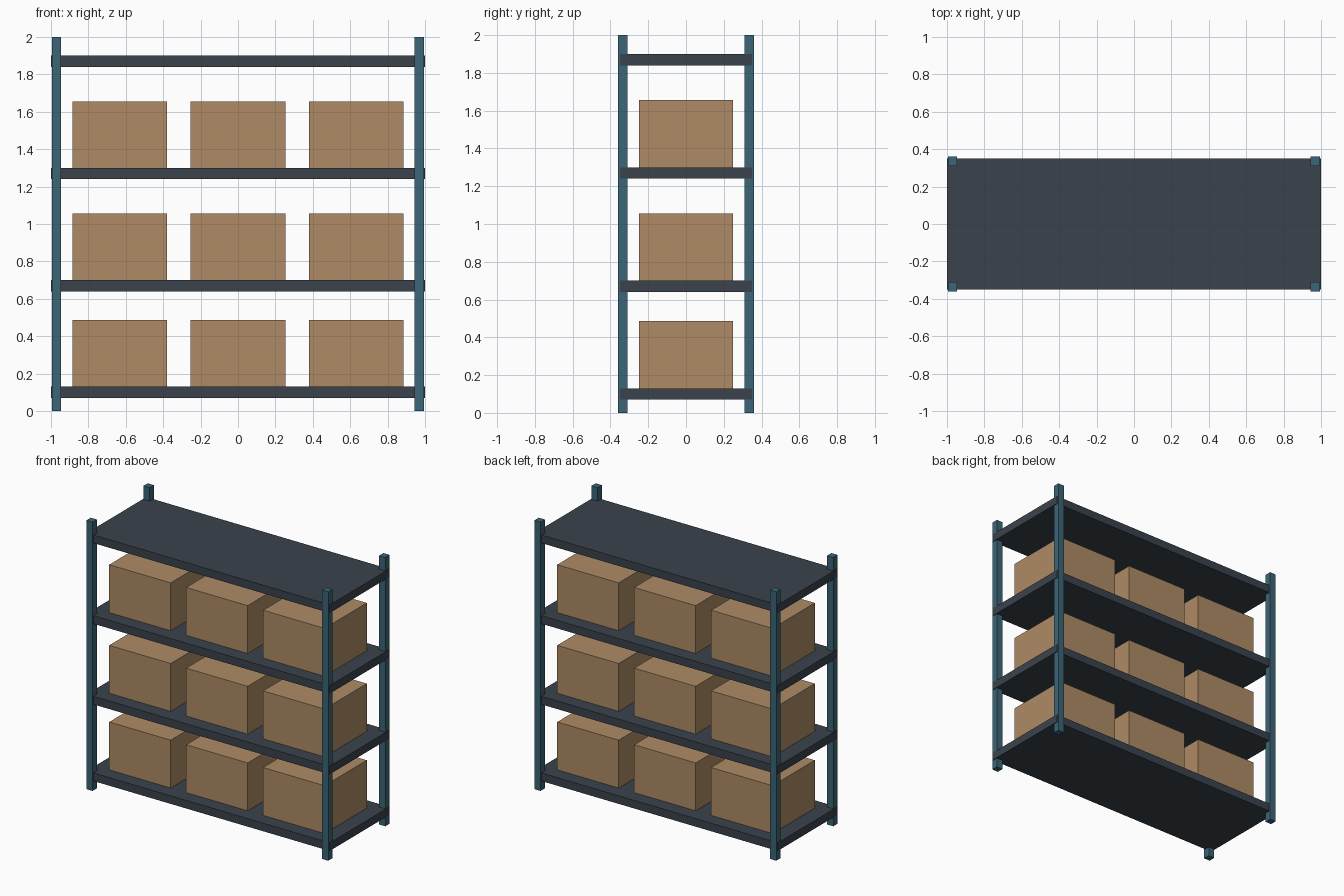
import bpy

if "Cube" in bpy.data.objects:
    bpy.data.objects.remove(bpy.data.objects["Cube"])


def material(name, rgb):
    m = bpy.data.materials.new(name)
    m.diffuse_color = (*rgb, 1)
    m.use_nodes = True
    m.node_tree.nodes["Principled BSDF"].inputs["Base Color"].default_value = m.diffuse_color
    return m


def block(name, center, size, mat):
    bpy.ops.mesh.primitive_cube_add(size=1, location=center)
    ob = bpy.context.object
    ob.name = name
    ob.scale = size
    bpy.ops.object.transform_apply(location=False, rotation=False, scale=True)
    ob.data.materials.append(mat)
    return ob


post_mat = material("post_blue", (0.045, 0.13, 0.18))
shelf_mat = material("shelf_grey", (0.042, 0.055, 0.072))
box_mat = material("cardboard", (0.42, 0.26, 0.13))

# Four corner posts
for x, side in ((-0.97, "left"), (0.97, "right")):
    for y, end in ((-0.335, "front"), (0.335, "back")):
        block(f"post_{end}_{side}", (x, y, 1.0), (0.05, 0.05, 2.0), post_mat)

# Shelf boards, each but the top one carrying three boxes
SHELF_T = 0.06
BOX = (0.506, 0.496, 0.356)
levels = (0.10, 0.67, 1.27, 1.87)
for i, z in enumerate(levels):
    block(f"shelf_{i + 1}", (0, 0, z), (2.0, 0.70, SHELF_T), shelf_mat)
    if i == len(levels) - 1:
        continue
    for j in range(3):
        block(f"box_{i + 1}_{j + 1}",
              ((j - 1) * 0.633, 0, z + SHELF_T / 2 + BOX[2] / 2), BOX, box_mat)
